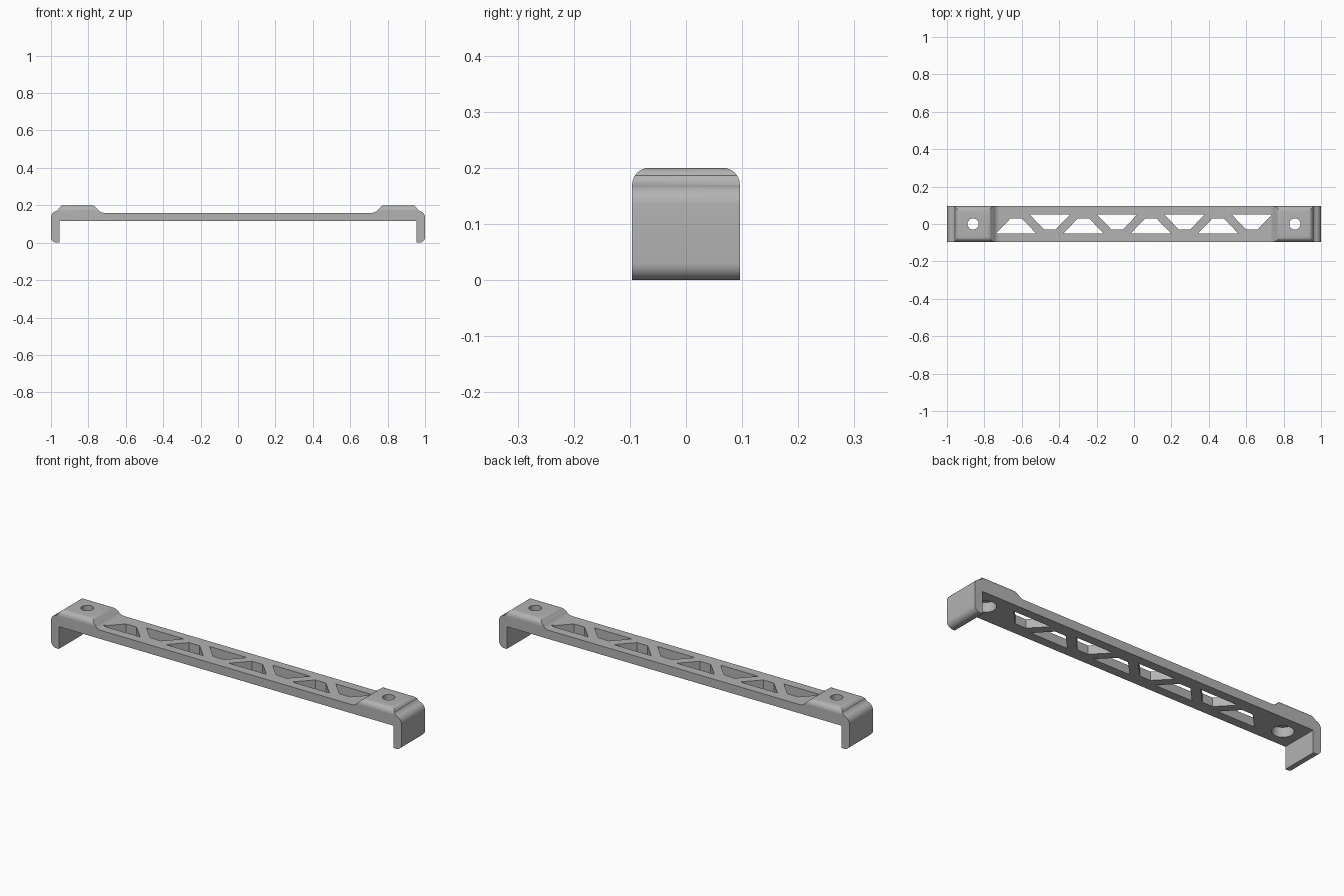
import bpy, bmesh, math
from mathutils import Vector

cube = bpy.data.objects.get("Cube")
if cube:
    bpy.data.objects.remove(cube, do_unlink=True)

HALF_W = 0.096
grey = bpy.data.materials.new("plain grey")
grey.use_nodes = True
colour = (0.45, 0.45, 0.45, 1)
grey.diffuse_color = colour
grey.node_tree.nodes["Principled BSDF"].inputs["Base Color"].default_value = colour


def prism(name, points, push):
    """Extrude a closed outline of 3D points along the push vector."""
    bm = bmesh.new()
    face = bm.faces.new([bm.verts.new(p) for p in points])
    out = bmesh.ops.extrude_face_region(bm, geom=[face])
    moved = [v for v in out["geom"] if isinstance(v, bmesh.types.BMVert)]
    bmesh.ops.translate(bm, verts=moved, vec=Vector(push))
    bmesh.ops.recalc_face_normals(bm, faces=bm.faces)
    mesh = bpy.data.meshes.new(name)
    bm.to_mesh(mesh)
    bm.free()
    mesh.materials.append(grey)
    obj = bpy.data.objects.new(name, mesh)
    bpy.context.collection.objects.link(obj)
    return obj


def arc(cx, cz, r, start, end, steps=8):
    angles = [math.radians(start + (end - start) * i / steps) for i in range(steps + 1)]
    return [(cx + r * math.cos(a), cz + r * math.sin(a)) for a in angles]


def combine(target, tool, operation):
    mod = target.modifiers.new(tool.name, "BOOLEAN")
    mod.operation = operation
    mod.solver = "EXACT"
    mod.object = tool
    bpy.context.view_layer.objects.active = target
    bpy.ops.object.modifier_apply(modifier=mod.name)
    bpy.data.objects.remove(tool, do_unlink=True)


# Front outline: hooked leg, rounded shoulder, raised pad, slim beam
half = [(0.955, 0.115), (0.955, 0)] + arc(0.97, 0.03, 0.03, -90, 0)
half += arc(0.965, 0.135, 0.035, 0, 80)
half += [(0.962, 0.176), (0.957, 0.186)] + arc(0.932, 0.175, 0.025, 30, 90)
half += arc(0.785, 0.17, 0.03, 90, 145) + arc(0.716, 0.2, 0.04, -35, -90)
outline = half + [(-x, z) for x, z in reversed(half)]
handle = prism("handle_bar", [(x, -HALF_W, z) for x, z in outline], (0, 2 * HALF_W, 0))

# Round the long top edges of the pads
section = [(-HALF_W - 0.0, -0.1), (HALF_W, -0.1)]
section += arc(HALF_W - 0.03, 0.17, 0.03, 0, 90) + arc(0.03 - HALF_W, 0.17, 0.03, 90, 180)
envelope = prism("pad_rounding", [(-1.1, y, z) for y, z in section], (2.2, 0, 0))
combine(handle, envelope, "INTERSECT")

# Truss windows, alternating in direction along the beam
for i in range(8):
    x, s = -0.63 + 0.18 * i, 1 if i % 2 == 0 else -1
    window = [(-0.107, -0.05), (0.107, -0.05), (0.03, 0.03), (-0.03, 0.03)]
    cutter = prism("truss_window", [(x + u, s * v, 0.05) for u, v in window], (0, 0, 0.2))
    combine(handle, cutter, "DIFFERENCE")

# Screw holes with a wider recess from below
for side in (-1, 1):
    for name, radius, height in (("screw_hole", 0.03, 0.2), ("screw_recess", 0.05, 0.115)):
        circle = arc(side * 0.86, 0, radius, 0, 360, 32)[:-1]
        cutter = prism(name, [(x, y, 0.05) for x, y in circle], (0, 0, height))
        combine(handle, cutter, "DIFFERENCE")

bpy.ops.object.select_all(action="DESELECT")
handle.select_set(True)
bpy.context.view_layer.objects.active = handle
bpy.ops.object.shade_smooth_by_angle(angle=math.radians(30))
